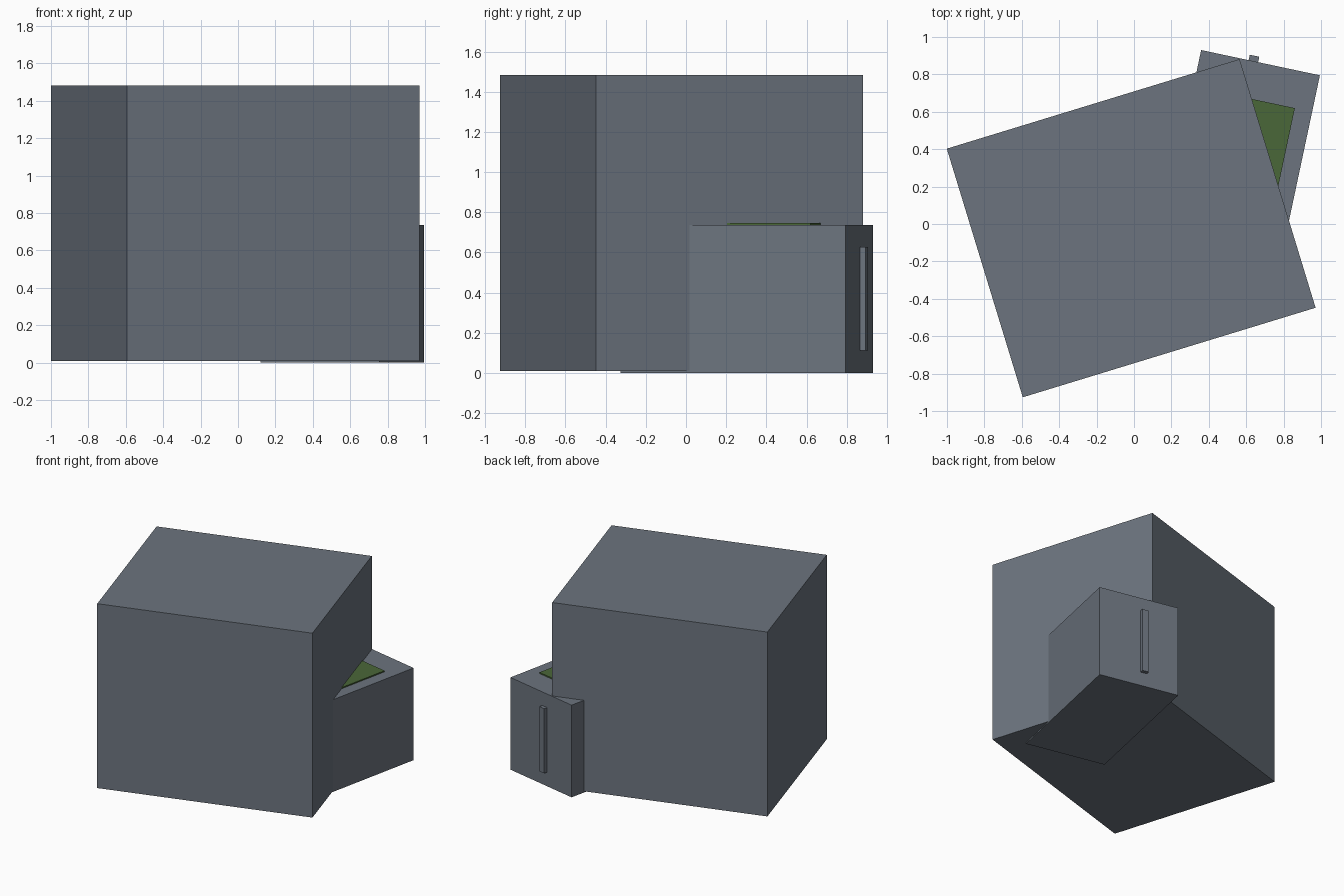
import bpy
import math
from mathutils import Matrix

if "Cube" in bpy.data.objects:
    bpy.data.objects.remove(bpy.data.objects["Cube"])


def material(name, rgb):
    m = bpy.data.materials.new(name)
    m.diffuse_color = (*rgb, 1.0)
    m.use_nodes = True
    m.node_tree.nodes["Principled BSDF"].inputs["Base Color"].default_value = m.diffuse_color
    return m


grey = material("slate grey", (0.150, 0.175, 0.210))
green = material("dark green", (0.068, 0.135, 0.040))


def box(name, frame, u, v, z, mat):
    """Box spanning the u, v and z ranges of a turned local frame."""
    bpy.ops.mesh.primitive_cube_add(size=1)
    ob = bpy.context.object
    ob.name = name
    centre = [sum(r) / 2 for r in (u, v, z)]
    size = [r[1] - r[0] for r in (u, v, z)]
    ob.matrix_world = frame @ Matrix.Translation(centre) @ Matrix.Diagonal((*size, 1))
    ob.data.materials.append(mat)
    return ob


def frame(x, y, degrees):
    return Matrix.Translation((x, y, 0)) @ Matrix.Rotation(math.radians(degrees), 4, 'Z')


# Large cabinet, turned and lifted slightly off the ground
box("large_cabinet", frame(-0.015, -0.0225, 17.0),
    (-0.8185, 0.8185), (-0.695, 0.695), (0.01, 1.482), grey)

# Small cabinet pushed through its corner, with top panel and door handle
small = frame(0.5575, 0.3025, -12.0)
box("small_cabinet", small, (-0.3245, 0.3245), (-0.5725, 0.5725), (0, 0.736), grey)
box("top_panel", small, (-0.23, 0.23), (-0.373, 0.373), (0.736, 0.7455), green)
box("door_handle", small, (-0.065, -0.013), (0.57, 0.602), (0.112, 0.628), grey)
